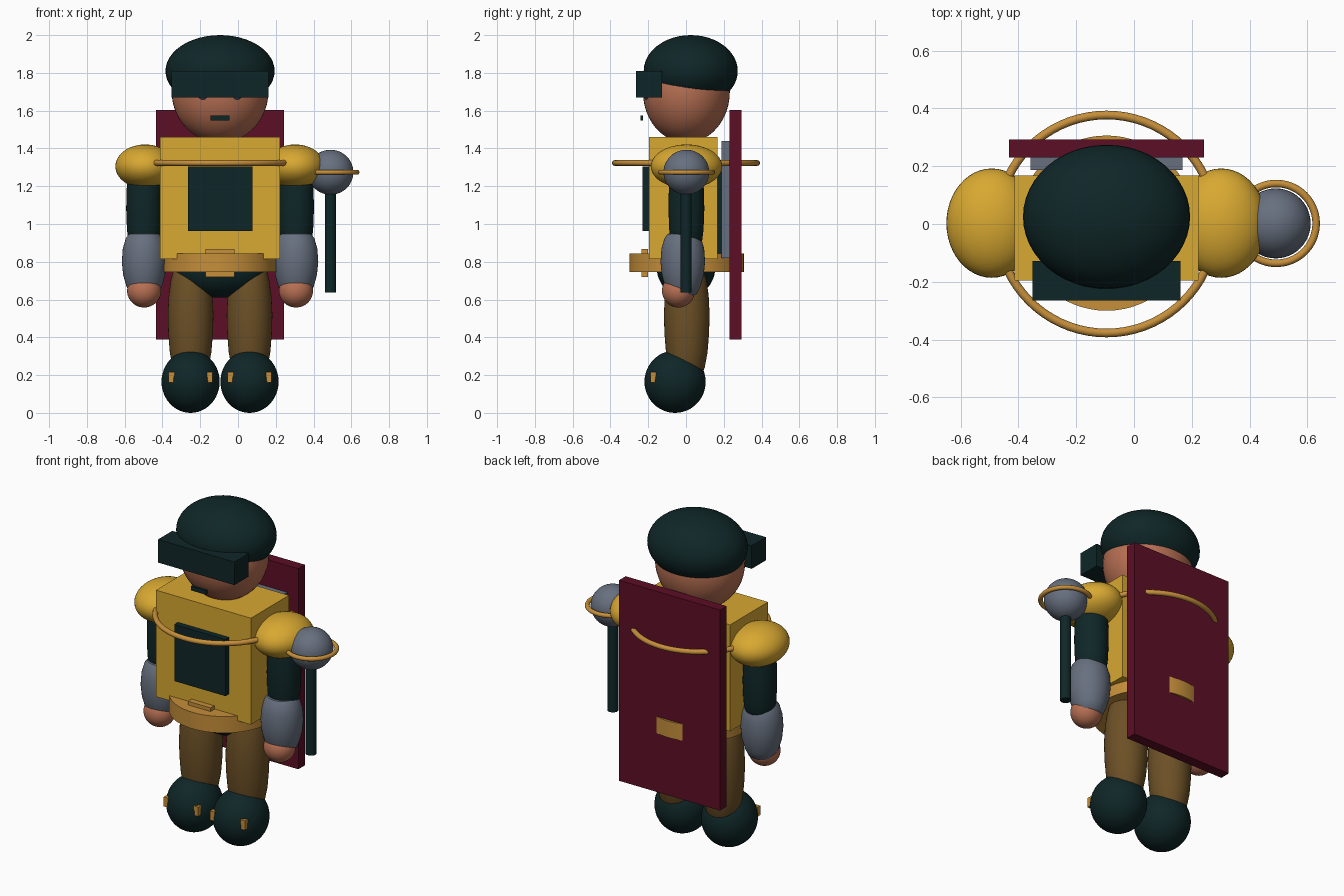
import bpy, bmesh, math
from mathutils import Matrix, Vector

if "Cube" in bpy.data.objects:
    bpy.data.objects.remove(bpy.data.objects["Cube"])

CX = -0.095  # body centre line


def material(name, r, g, b):
    lin = [(c / 255 / 12.92) if c < 10 else ((c / 255 + 0.055) / 1.055) ** 2.4 for c in (r, g, b)]
    m = bpy.data.materials.new(name)
    m.diffuse_color = (*lin, 1)
    m.use_nodes = True
    m.node_tree.nodes["Principled BSDF"].inputs["Base Color"].default_value = m.diffuse_color
    return m


TEAL = material("dark teal", 15, 38, 39)
YELLOW = material("golden yellow", 216, 168, 49)
BRASS = material("brass", 198, 143, 58)
MAROON = material("maroon", 93, 14, 38)
SKIN = material("skin", 184, 112, 83)
BROWN = material("brown", 108, 80, 38)
GREY = material("steel grey", 103, 112, 127)
BLUE = material("eye blue", 60, 88, 118)


def finish(name, bm, mat, smooth=True):
    bmesh.ops.recalc_face_normals(bm, faces=bm.faces)
    me = bpy.data.meshes.new(name)
    bm.to_mesh(me)
    bm.free()
    me.materials.append(mat)
    ob = bpy.data.objects.new(name, me)
    bpy.context.collection.objects.link(ob)
    if smooth:
        bpy.context.view_layer.objects.active = ob
        ob.select_set(True)
        bpy.ops.object.shade_smooth_by_angle(angle=math.radians(35))
        ob.select_set(False)
    return ob


def box(name, mat, x, y, z):
    """Box given by its (min, max) range on each axis."""
    bm = bmesh.new()
    bmesh.ops.create_cube(bm, size=1)
    for v in bm.verts:
        v.co = Vector([(lo + hi) / 2 + c * (hi - lo) for c, (lo, hi) in zip(v.co, (x, y, z))])
    return finish(name, bm, mat, False)


def ball(name, mat, centre, radii, seg=48, rings=24):
    bm = bmesh.new()
    bmesh.ops.create_uvsphere(bm, u_segments=seg, v_segments=rings, radius=1)
    bm.transform(Matrix.Translation(centre) @ Matrix.Diagonal((*radii, 1)))
    return finish(name, bm, mat)


def lathe(name, mat, centre, profile, seg=40):
    """Spin (radius, z) points round a vertical axis and close both ends."""
    bm = bmesh.new()
    loops = [[bm.verts.new((centre[0] + r * math.cos(2 * math.pi * i / seg),
                            centre[1] + r * math.sin(2 * math.pi * i / seg), z))
              for i in range(seg)] for r, z in profile]
    for a, b in zip(loops, loops[1:]):
        for i in range(seg):
            j = (i + 1) % seg
            bm.faces.new((a[i], a[j], b[j], b[i]))
    bm.faces.new(loops[0])
    bm.faces.new(loops[-1])
    return finish(name, bm, mat)


def ring(name, mat, centre, major, minor):
    bpy.ops.mesh.primitive_torus_add(location=centre, major_radius=major, minor_radius=minor,
                                     major_segments=72, minor_segments=16)
    ob = bpy.context.object
    ob.name = name
    ob.data.materials.append(mat)
    bpy.ops.object.shade_smooth_by_angle(angle=math.radians(35))
    ob.select_set(False)


# head, cap and face
ball("head", SKIN, (CX, 0.002, 1.70), (0.256, 0.23, 0.27))
ball("cap", TEAL, (CX, 0.025, 1.81), (0.289, 0.249, 0.19))
box("visor", TEAL, (-0.351, 0.161), (-0.264, -0.128), (1.67, 1.81))
box("mouth", TEAL, (-0.145, -0.045), (-0.242, -0.228), (1.548, 1.574))

# torso with front and back plates
box("torso", YELLOW, (CX - 0.318, CX + 0.318), (-0.195, 0.168), (0.815, 1.46))
box("chest_plate", TEAL, (CX - 0.171, CX + 0.171), (-0.23, -0.19), (0.962, 1.305))
box("back_plate", TEAL, (CX - 0.171, CX + 0.171), (0.16, 0.19), (0.84, 1.30))
box("back_pack", GREY, (CX - 0.263, CX + 0.263), (0.187, 0.232), (0.82, 1.44))
box("cape", MAROON, (CX - 0.338, CX + 0.338), (0.23, 0.293), (0.388, 1.603))
ring("chest_ring", BRASS, (CX, 0, 1.323), 0.377, 0.015)

# belt and hips
lathe("belt", BRASS, (CX, 0.003), [(0.303, 0.745), (0.303, 0.845)], 64)
box("belt_buckle", BRASS, (CX - 0.076, CX + 0.076), (-0.235, -0.20), (0.72, 0.867))
ball("hips", TEAL, (CX, 0, 0.77), (0.25, 0.155, 0.16))

# limbs, repeated on both sides
for side, s in (("left", -1), ("right", 1)):
    ax = CX + s * 0.402
    lx = CX + s * 0.156
    ball(side + "_eye", BLUE, (CX + s * 0.087, -0.205, 1.687), (0.03, 0.02, 0.03), 24, 12)
    ball(side + "_shoulder", YELLOW, (ax - s * 0.005, 0.003, 1.305), (0.157, 0.189, 0.116))
    lathe(side + "_upper_arm", TEAL, (ax, 0.002),
          [(0.06, 0.86), (0.082, 0.90), (0.091, 0.97), (0.095, 1.08), (0.093, 1.18),
           (0.085, 1.26), (0.06, 1.31)])
    lathe(side + "_forearm", GREY, (ax, -0.017),
          [(0.04, 0.61), (0.075, 0.63), (0.094, 0.67), (0.111, 0.73), (0.118, 0.80),
           (0.113, 0.87), (0.097, 0.925), (0.08, 0.947), (0.04, 0.957)])
    ball(side + "_hand", SKIN, (ax, -0.04, 0.646), (0.09, 0.087, 0.088))
    lathe(side + "_leg", BROWN, (lx, 0.004),
          [(0.06, 0.81), (0.09, 0.76), (0.105, 0.70), (0.116, 0.62), (0.121, 0.52),
           (0.118, 0.42), (0.11, 0.32), (0.095, 0.24), (0.07, 0.18)])
    ball(side + "_boot", TEAL, (lx, -0.058, 0.165), (0.154, 0.162, 0.165))
    for k in (-1, 1):
        bx = lx + k * 0.101
        box(side + "_boot_clasp", BRASS, (bx - 0.015, bx + 0.015), (-0.188, -0.158), (0.16, 0.217))

# staff beside the right arm
lathe("staff_shaft", TEAL, (0.49, 0), [(0.03, 0.638), (0.03, 1.25)], 32)
ball("staff_orb", GREY, (0.49, 0.002, 1.274), (0.121, 0.121, 0.119))
ring("staff_ring", BRASS, (0.492, 0.002, 1.274), 0.138, 0.013)
